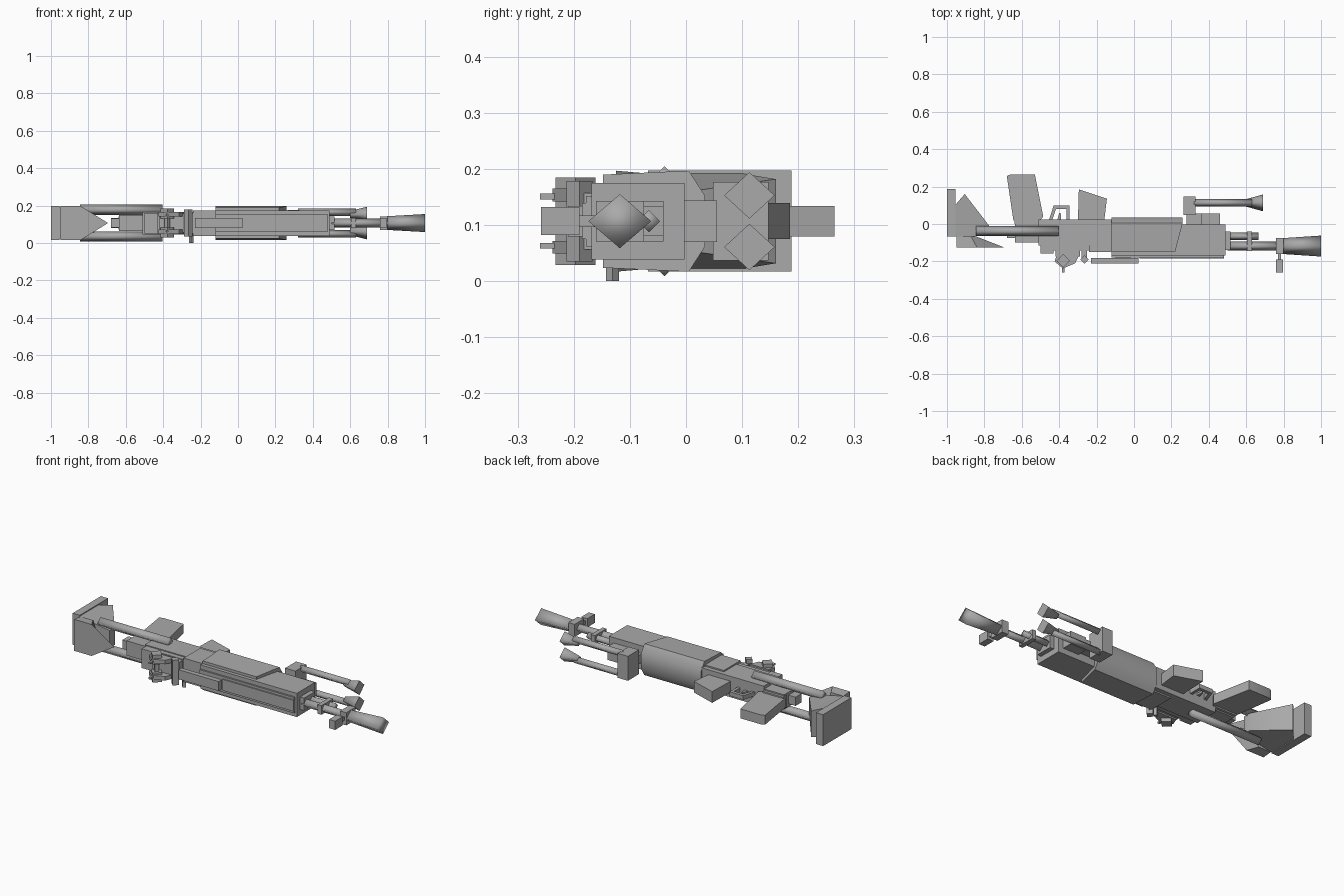
import bpy, bmesh, math
from mathutils import Matrix

if "Cube" in bpy.data.objects:
    bpy.data.objects.remove(bpy.data.objects["Cube"], do_unlink=True)

C = 0.107  # height of the symmetry plane (the rifle lies on its side)
GREY = (0.4, 0.4, 0.4, 1)
mat = bpy.data.materials.new("gunmetal grey")
mat.use_nodes = True
mat.diffuse_color = GREY
bsdf = mat.node_tree.nodes["Principled BSDF"]
bsdf.inputs["Base Color"].default_value = GREY
bsdf.inputs["Roughness"].default_value = 0.6


def finish(name, bm, angle=40):
    bmesh.ops.recalc_face_normals(bm, faces=bm.faces)
    me = bpy.data.meshes.new(name)
    bm.to_mesh(me)
    bm.free()
    me.materials.append(mat)
    ob = bpy.data.objects.new(name, me)
    bpy.context.collection.objects.link(ob)
    bpy.ops.object.select_all(action='DESELECT')
    ob.select_set(True)
    bpy.context.view_layer.objects.active = ob
    bpy.ops.object.shade_smooth_by_angle(angle=math.radians(angle))
    return ob


def loft(name, ring_a, ring_b, angle=40):
    """Solid between two rings with the same number of points."""
    bm = bmesh.new()
    a = [bm.verts.new(p) for p in ring_a]
    b = [bm.verts.new(p) for p in ring_b]
    bm.faces.new(a)
    bm.faces.new(b[::-1])
    n = len(a)
    for i in range(n):
        j = (i + 1) % n
        bm.faces.new((a[i], b[i], b[j], a[j]))
    return finish(name, bm, angle)


def slab(name, pts, half):
    """Side outline in x, y with a symmetric thickness."""
    return loft(name, [(x, y, C - half) for x, y in pts], [(x, y, C + half) for x, y in pts])


def box(name, x0, x1, y0, y1, half):
    return slab(name, [(x0, y0), (x1, y0), (x1, y1), (x0, y1)], half)


def tube(name, x0, x1, y, z, r0, r1=None, squash=1.0, sides=4):
    bm = bmesh.new()
    bmesh.ops.create_cone(bm, cap_ends=True, segments=sides, radius1=r0,
                          radius2=r0 if r1 is None else r1, depth=x1 - x0)
    bm.transform(Matrix.Translation(((x0 + x1) / 2, y, z)) @ Matrix.Diagonal((1, 1, squash, 1))
                 @ Matrix.Rotation(math.pi / 2, 4, 'Y'))
    return finish(name, bm, 100)


def post(name, x, y, z0, z1, r, sides=4):
    """Upright prism along z, diamond-shaped by default."""
    bm = bmesh.new()
    bmesh.ops.create_cone(bm, cap_ends=True, segments=sides, radius1=r, radius2=r, depth=z1 - z0)
    bm.transform(Matrix.Translation((x, y, (z0 + z1) / 2)))
    return finish(name, bm)


def rect(x, y0, y1, half):
    return [(x, y0, C - half), (x, y1, C - half), (x, y1, C + half), (x, y0, C + half)]


# Shoulder stock
box("butt_plate", -1.0, -0.955, -0.068, 0.188, 0.09)
loft("stock_wedge_rear", rect(-0.957, -0.068, 0.10, 0.085), rect(-0.905, -0.068, 0.16, 0.075))
loft("stock_wedge_front", rect(-0.905, -0.068, 0.16, 0.075), rect(-0.77, -0.062, -0.015, 0.05))
cheek_top = [(-0.95, .09), (-0.84, .09), (-0.695, 0), (-0.84, -.09), (-0.95, -.09)]
cheek_base = [(-0.95, .085), (-0.87, .085), (-0.84, 0), (-0.87, -.085), (-0.95, -.085)]
loft("cheek_rest", [(x, -0.125, C + z) for x, z in cheek_top],
     [(x, -0.068, C + z) for x, z in cheek_base])

# Receiver
box("receiver_rear", -0.635, -0.50, -0.10, 0.02, 0.042)
box("receiver_rear_cap", -0.68, -0.63, -0.075, -0.02, 0.025)
box("grip_mount", -0.64, -0.51, 0.0, 0.035, 0.035)
box("receiver", -0.51, -0.10, -0.115, 0.025, 0.06)
box("receiver_cover", -0.50, -0.10, -0.143, -0.11, 0.055)
box("receiver_front", -0.24, -0.10, -0.15, 0.0, 0.068)

# Grip, trigger guard and magazine
slab("pistol_grip", [(-0.68, 0.257), (-0.66, 0.265), (-0.53, 0.265), (-0.485, 0.04), (-0.50, 0.02),
                     (-0.645, 0.02)], 0.027)
slab("magazine", [(-0.295, 0.185), (-0.145, 0.135), (-0.16, 0.01), (-0.30, 0.01)], 0.032)
guard = [(-0.455, 0.02), (-0.43, 0.098), (-0.345, 0.098), (-0.345, 0.02)]
inner = [(-0.437, 0.02), (-0.418, 0.08), (-0.361, 0.08), (-0.361, 0.02)]
for i, part in enumerate(("rear", "bottom", "front")):
    slab("trigger_guard_" + part, [guard[i], guard[i + 1], inner[i + 1], inner[i]], 0.012)
slab("trigger", [(-0.41, 0.02), (-0.40, 0.06), (-0.392, 0.06), (-0.39, 0.02)], 0.006)

# Handguard with a tapered belly and a chamfered front end
section = [(-0.148, 0.083), (0.005, 0.09), (0.034, 0.045),
           (0.034, -0.045), (0.005, -0.09), (-0.148, -0.083)]
loft("handguard", [(-0.12, y, C + z) for y, z in section],
     [(0.22 if y < -0.1 else 0.26, y, C + z) for y, z in section])

# Barrel shroud and top rails
box("barrel_shroud", -0.12, 0.49, -0.168, -0.003, 0.068)
box("shroud_top_plate", 0.03, 0.48, -0.185, -0.16, 0.032)
box("shroud_top_spine", -0.12, 0.48, -0.178, -0.16, 0.045)
box("top_bar", -0.23, 0.025, -0.21, -0.183, 0.027)
box("top_bar_foot", -0.10, -0.02, -0.19, -0.16, 0.015)
box("shroud_nose", 0.485, 0.515, -0.138, -0.04, 0.036)

# Barrel, gas tube, clamp and muzzle
tube("barrel", 0.50, 0.80, -0.118, C, 0.024)
tube("gas_tube", 0.50, 0.665, -0.066, C, 0.02)
box("barrel_clamp", 0.605, 0.63, -0.145, -0.04, 0.026)
box("muzzle_collar", 0.758, 0.798, -0.16, -0.075, 0.036)
tube("muzzle_brake", 0.79, 1.0, -0.118, C, 0.042, 0.056, 0.86)
box("front_sight_stem", 0.77, 0.787, -0.195, -0.155, 0.01)
box("front_sight", 0.758, 0.796, -0.258, -0.19, 0.025)

# Bipod mount
box("bipod_bracket", 0.36, 0.46, -0.01, 0.055, 0.037)
box("bipod_link", 0.28, 0.37, -0.01, 0.055, 0.025)
box("bipod_hinge", 0.265, 0.33, 0.048, 0.147, 0.07)

# Paired parts on both sides of the symmetry plane
for side, s in (("left", 1), ("right", -1)):
    tube("stock_tube_" + side, -0.845, -0.405, -0.038, C + s * 0.071, 0.027)
    z = C + s * 0.046
    tube("bipod_leg_" + side, 0.32, 0.63, 0.113, z + s * 0.012, 0.02)
    tube("bipod_foot_" + side, 0.60, 0.69, 0.113, z, 0.02, 0.045, 0.92)
    # Rear sight drums, knobs and pins
    z0, z1 = sorted((C + s * 0.024, C + s * 0.078))
    post("sight_drum_" + side, -0.378, -0.197, z0, z1, 0.036)
    slab_pts = [(-0.425, -0.20), (-0.38, -0.238), (-0.315, -0.21), (-0.29, -0.16), (-0.41, -0.16)]
    loft("sight_housing_" + side, [(x, y, C + s * 0.035) for x, y in slab_pts],
         [(x, y, C + s * 0.058) for x, y in slab_pts])
    zp = C + s * 0.044
    loft("sight_pin_" + side, [(-0.385, -0.26, zp - .005), (-0.372, -0.26, zp - .005),
                               (-0.372, -0.22, zp - .005), (-0.385, -0.22, zp - .005)],
         [(-0.385, -0.26, zp + .005), (-0.372, -0.26, zp + .005),
          (-0.372, -0.22, zp + .005), (-0.385, -0.22, zp + .005)])

# Rear sight base, cross bar and charging handle
box("sight_base", -0.42, -0.29, -0.175, -0.135, 0.05)
box("sight_block", -0.50, -0.43, -0.158, -0.135, 0.055)
post("sight_axle", -0.378, -0.197, C - 0.06, C + 0.06, 0.015)
post("sight_cross_bar", -0.265, -0.19, C - 0.072, C + 0.072, 0.023)
box("cross_bar_foot", -0.28, -0.25, -0.185, -0.135, 0.05)
post("charging_handle", -0.25, -0.131, 0.0, 0.06, 0.012)
